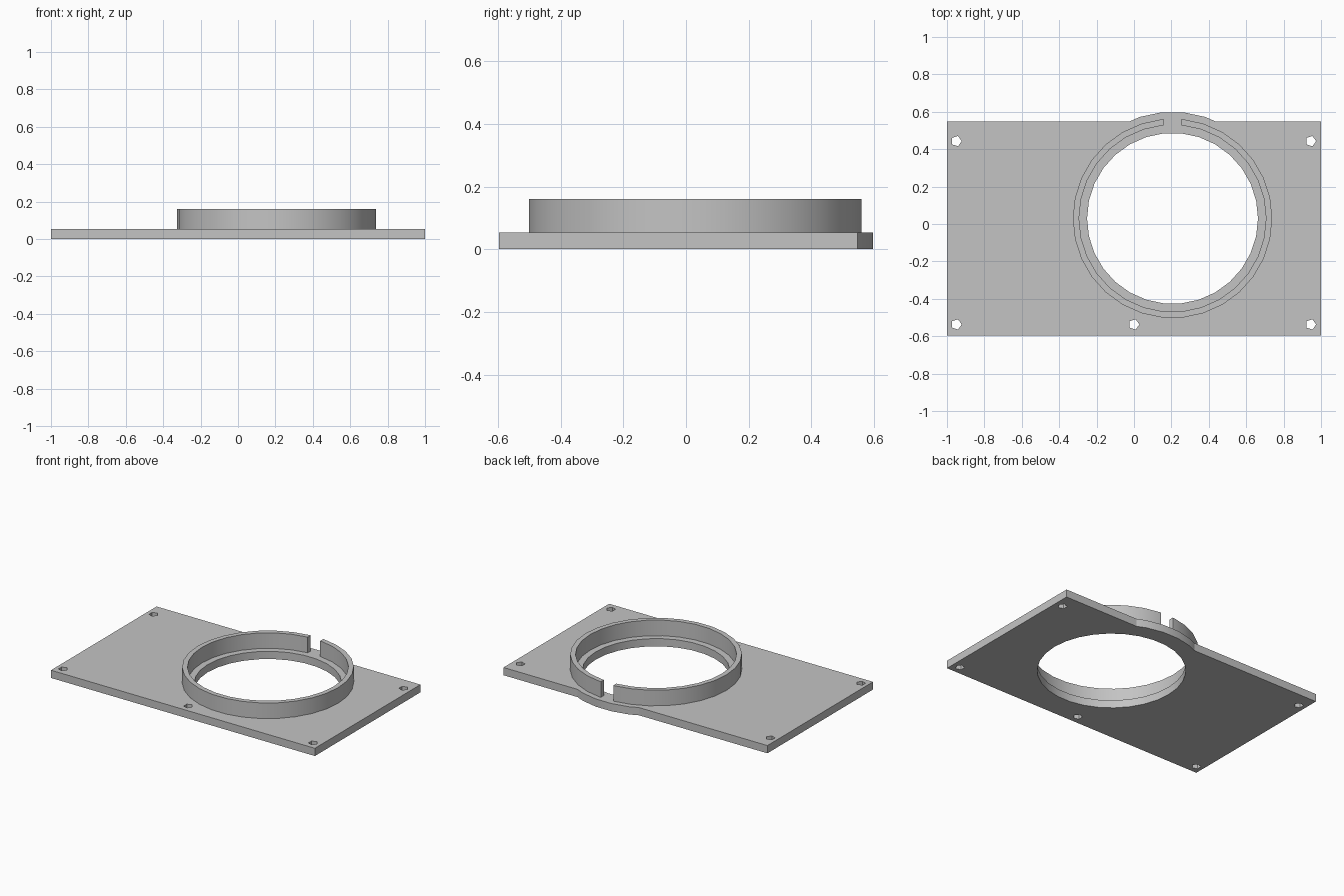
import bpy
import bmesh
from math import radians
from mathutils import Matrix, Vector

cube = bpy.data.objects.get("Cube")
if cube:
    bpy.data.objects.remove(cube, do_unlink=True)

# Main dimensions
CENTRE = (0.206, 0.03)
PLATE_TOP, RING_TOP = 0.053, 0.16
FRONT, BACK = -0.596, 0.547
ROUND_SIDES, SCREW_SIDES = 30, 5

grey = bpy.data.materials.new("light_grey")
grey.use_nodes = True
GREY = (0.55, 0.55, 0.55, 1)
grey.diffuse_color = GREY
grey.node_tree.nodes["Principled BSDF"].inputs["Base Color"].default_value = GREY


def finish(name, bm):
    mesh = bpy.data.meshes.new(name)
    bm.to_mesh(mesh)
    bm.free()
    mesh.materials.append(grey)
    obj = bpy.data.objects.new(name, mesh)
    bpy.context.collection.objects.link(obj)
    return obj


def box(name, low, high):
    low, high = Vector(low), Vector(high)
    bm = bmesh.new()
    bmesh.ops.create_cube(bm, size=1, matrix=Matrix.Translation((low + high) / 2)
                          @ Matrix.Diagonal((*(high - low), 1)))
    return finish(name, bm)


def disc(name, centre, radius, bottom, top, sides=ROUND_SIDES):
    """Upright prism with its first corner pointing along +x."""
    bm = bmesh.new()
    ring = bmesh.ops.create_circle(bm, cap_ends=True, segments=sides, radius=radius,
                                   matrix=Matrix.Translation((*centre, bottom))
                                   @ Matrix.Rotation(radians(-90), 4, "Z"))
    # Turn the polygon so that a corner, not a side, faces +x
    first = max(ring["verts"], key=lambda v: v.co.x).co - Vector((*centre, bottom))
    turn = Vector((1, 0)).angle_signed(first.xy)
    bmesh.ops.rotate(bm, verts=bm.verts, cent=(*centre, bottom),
                     matrix=Matrix.Rotation(turn, 3, "Z"))
    cap = bmesh.ops.extrude_face_region(bm, geom=bm.faces[:])
    lifted = [g for g in cap["geom"] if isinstance(g, bmesh.types.BMVert)]
    bmesh.ops.translate(bm, verts=lifted, vec=(0, 0, top - bottom))
    bmesh.ops.recalc_face_normals(bm, faces=bm.faces)
    return finish(name, bm)


def combine(target, tool, operation="DIFFERENCE"):
    mod = target.modifiers.new(operation.lower(), "BOOLEAN")
    mod.operation = operation
    mod.solver = "EXACT"
    mod.object = tool
    bpy.ops.object.select_all(action="DESELECT")
    bpy.context.view_layer.objects.active = target
    target.select_set(True)
    bpy.ops.object.modifier_apply(modifier=mod.name)
    bpy.data.objects.remove(tool, do_unlink=True)


# Base plate with the rounded bulge behind the ring
plate = box("base_plate", (-1, FRONT, 0), (1, BACK, PLATE_TOP))
combine(plate, disc("rear_bulge", CENTRE, 0.57, 0, PLATE_TOP), "UNION")

# Large opening and the screw holes
combine(plate, disc("opening_cutter", CENTRE, 0.457, -0.1, 0.2))
for spot in [(-0.95, 0.443), (0.945, 0.443), (-0.95, -0.537), (0, -0.537), (0.945, -0.537)]:
    combine(plate, disc("screw_cutter", spot, 0.029, -0.1, 0.2, SCREW_SIDES))

# Raised collar, split at the back
collar = disc("collar_ring", CENTRE, 0.533, PLATE_TOP, RING_TOP)
combine(collar, disc("bore_cutter", CENTRE, 0.5, 0, 0.3))
combine(collar, box("slot_cutter", (CENTRE[0] - 0.047, 0.3, 0), (CENTRE[0] + 0.047, 0.8, 0.3)))

# Smooth the round walls, keep every corner crisp
for obj in (plate, collar):
    bpy.ops.object.select_all(action="DESELECT")
    bpy.context.view_layer.objects.active = obj
    obj.select_set(True)
    bpy.ops.object.shade_smooth_by_angle(angle=radians(20))
